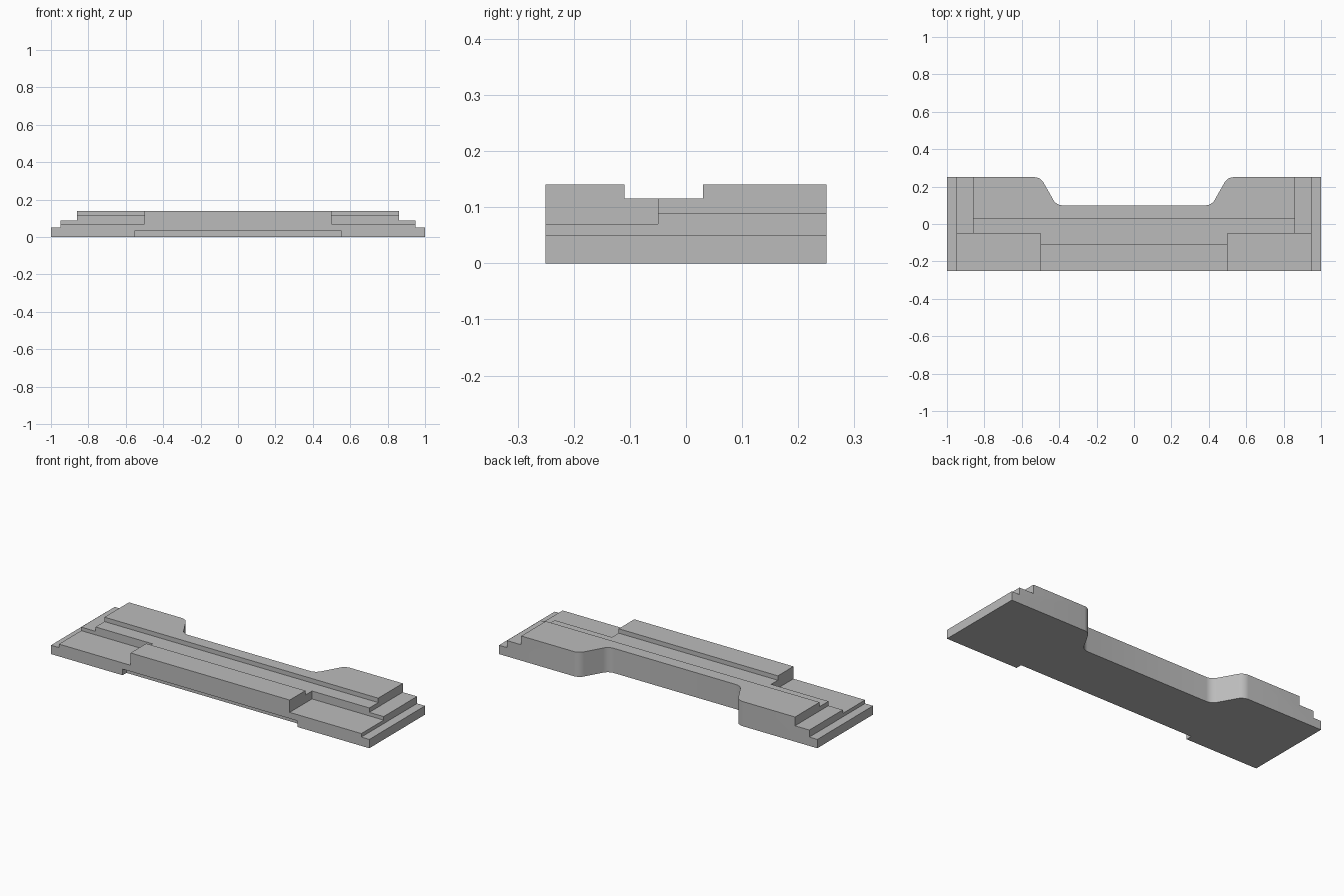
import bpy
import bmesh
import math

cube = bpy.data.objects.get("Cube")
if cube:
    bpy.data.objects.remove(cube, do_unlink=True)

grey = bpy.data.materials.new("light grey")
grey.use_nodes = True
grey.diffuse_color = (0.5, 0.5, 0.5, 1)
grey.node_tree.nodes["Principled BSDF"].inputs["Base Color"].default_value = (0.5, 0.5, 0.5, 1)

HEIGHT = 0.14
BIG = 1.1     # cutters reach past the outside of the body


def add_object(name, bm):
    bmesh.ops.recalc_face_normals(bm, faces=bm.faces)
    mesh = bpy.data.meshes.new(name)
    bm.to_mesh(mesh)
    bm.free()
    mesh.materials.append(grey)
    obj = bpy.data.objects.new(name, mesh)
    bpy.context.collection.objects.link(obj)
    return obj


def box(name, x, y, z):
    bm = bmesh.new()
    bmesh.ops.create_cube(bm, size=1)
    for v in bm.verts:
        v.co = [lo + (c + 0.5) * (hi - lo) for c, (lo, hi) in zip(v.co, (x, y, z))]
    return add_object(name, bm)


# Plate outline with a flared notch in the back edge, extruded upwards
half = [(1, -0.25), (1, 0.25), (0.5, 0.25), (0.415, 0.1)]
outline = half + [(-x, y) for x, y in reversed(half)]
bm = bmesh.new()
base = bm.faces.new([bm.verts.new((x, y, 0)) for x, y in outline])
top = bmesh.ops.extrude_face_region(bm, geom=[base])["geom"]
bmesh.ops.translate(bm, vec=(0, 0, HEIGHT),
                    verts=[g for g in top if isinstance(g, bmesh.types.BMVert)])

# Rounded notch corners
corners = [e for e in bm.edges
           if abs(e.verts[0].co.z - e.verts[1].co.z) > 0.1 and abs(e.verts[0].co.x) < 0.9]
bmesh.ops.bevel(bm, geom=corners, offset=0.03, segments=6, profile=0.5, affect='EDGES')
body = add_object("stepped_plate", bm)

# Groove along the top and shallow recess under the front edge
cutters = [
    box("groove_cutter", (-BIG, BIG), (-0.11, 0.03), (0.115, 0.3)),
    box("front_recess_cutter", (-0.55, 0.55), (-0.4, -0.215), (-0.1, 0.035)),
]

# End steps and front pockets, the same on both sides
for side, s in (("left", 1), ("right", -1)):
    def span(inner):
        return tuple(sorted((s * inner, s * BIG)))
    cutters += [
        box(side + "_outer_step_cutter", span(0.95), (-0.4, 0.4), (0.05, 0.3)),
        box(side + "_inner_step_cutter", span(0.86), (-0.4, 0.4), (0.09, 0.3)),
        box(side + "_pocket_cutter", span(0.5), (-0.4, -0.05), (0.07, 0.3)),
    ]

# Cut the body and discard the cutters
bpy.ops.object.select_all(action='DESELECT')
bpy.context.view_layer.objects.active = body
body.select_set(True)
for cutter in cutters:
    cutter.hide_render = True
    mod = body.modifiers.new(cutter.name, 'BOOLEAN')
    mod.operation = 'DIFFERENCE'
    mod.solver = 'EXACT'
    mod.object = cutter
    bpy.ops.object.modifier_apply(modifier=mod.name)
    bpy.data.objects.remove(cutter, do_unlink=True)

bpy.ops.object.shade_smooth_by_angle(angle=math.radians(25))
